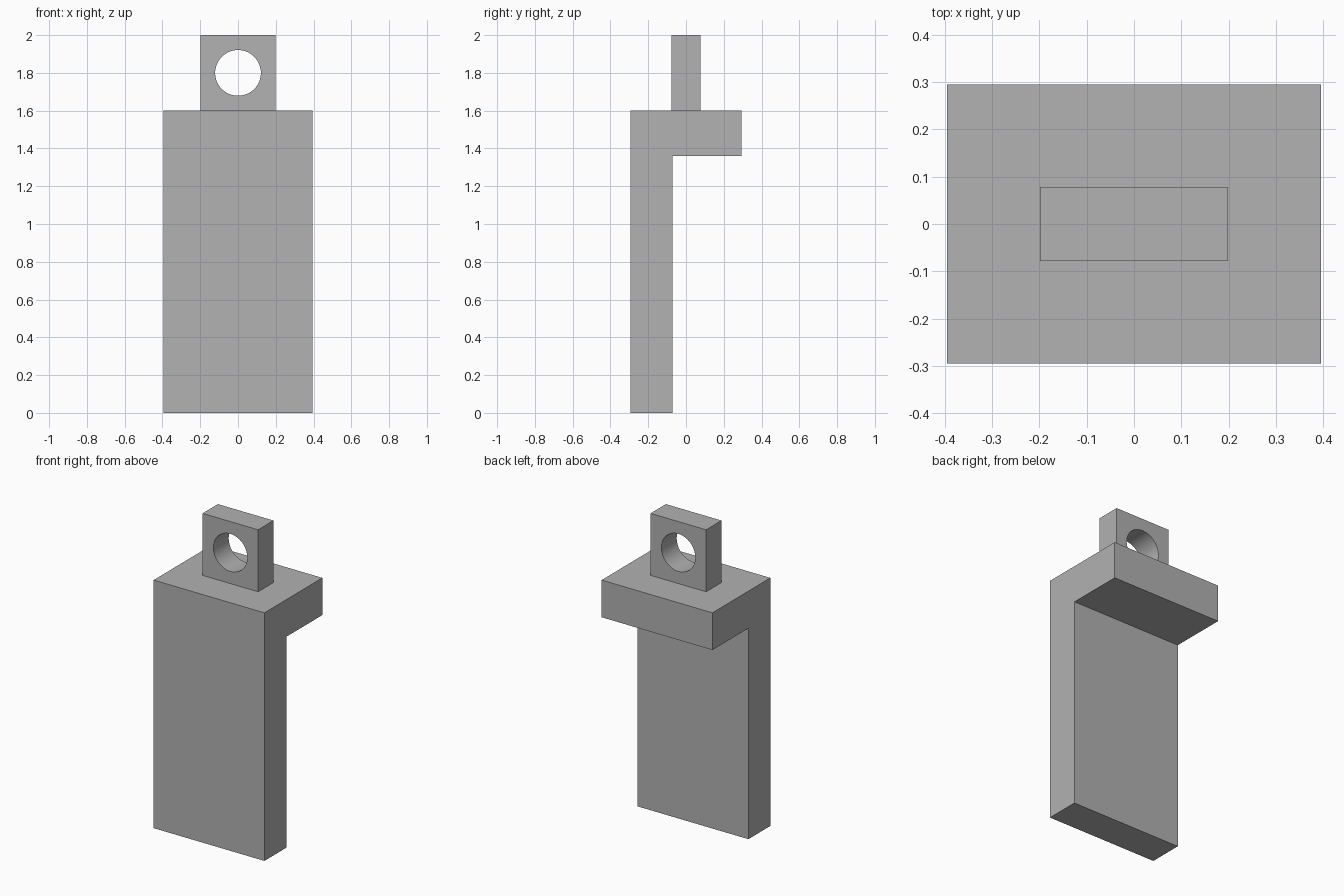
import bpy
import bmesh
import math

if "Cube" in bpy.data.objects:
    bpy.data.objects.remove(bpy.data.objects["Cube"], do_unlink=True)

# Single plain grey finish
GREY = (0.445, 0.445, 0.445, 1.0)
grey = bpy.data.materials.new("plain grey")
grey.use_nodes = True
grey.diffuse_color = GREY
grey.node_tree.nodes["Principled BSDF"].inputs["Base Color"].default_value = GREY


def extrude_profile(name, points, half_width):
    """Extrude a closed (y, z) side profile symmetrically along x."""
    bm = bmesh.new()
    face = bm.faces.new([bm.verts.new((-half_width, y, z)) for y, z in points])
    grown = bmesh.ops.extrude_face_region(bm, geom=[face])
    moved = [v for v in grown["geom"] if isinstance(v, bmesh.types.BMVert)]
    bmesh.ops.translate(bm, verts=moved, vec=(2 * half_width, 0, 0))
    bmesh.ops.recalc_face_normals(bm, faces=bm.faces)
    mesh = bpy.data.meshes.new(name)
    bm.to_mesh(mesh)
    bm.free()
    mesh.materials.append(grey)
    obj = bpy.data.objects.new(name, mesh)
    bpy.context.collection.objects.link(obj)
    return obj


# Upright plate with a shelf turned towards the back
front, back, inner = -0.295, 0.295, -0.072
top, shelf_bottom = 1.6, 1.36
extrude_profile("bracket_body", [
    (front, 0), (inner, 0), (inner, shelf_bottom),
    (back, shelf_bottom), (back, top), (front, top)], 0.395)

# Square hanging lug standing on the shelf
lug_half = 0.078
lug = extrude_profile("hanging_lug", [
    (-lug_half, top), (lug_half, top), (lug_half, 2), (-lug_half, 2)], 0.198)

# Round hole through the lug
bpy.ops.mesh.primitive_cylinder_add(
    vertices=64, radius=0.121, depth=0.5,
    location=(0, 0, 1.8), rotation=(math.pi / 2, 0, 0))
cutter = bpy.context.object
cutter.name = "hole_cutter"
cutter.hide_render = True
cutter.data.materials.append(grey)

cut = lug.modifiers.new("hole", "BOOLEAN")
cut.operation = "DIFFERENCE"
cut.solver = "EXACT"
cut.object = cutter

bpy.ops.object.select_all(action="DESELECT")
lug.select_set(True)
bpy.context.view_layer.objects.active = lug
bpy.ops.object.modifier_apply(modifier=cut.name)
bpy.data.objects.remove(cutter, do_unlink=True)
bpy.ops.object.shade_smooth_by_angle(angle=math.radians(30))
